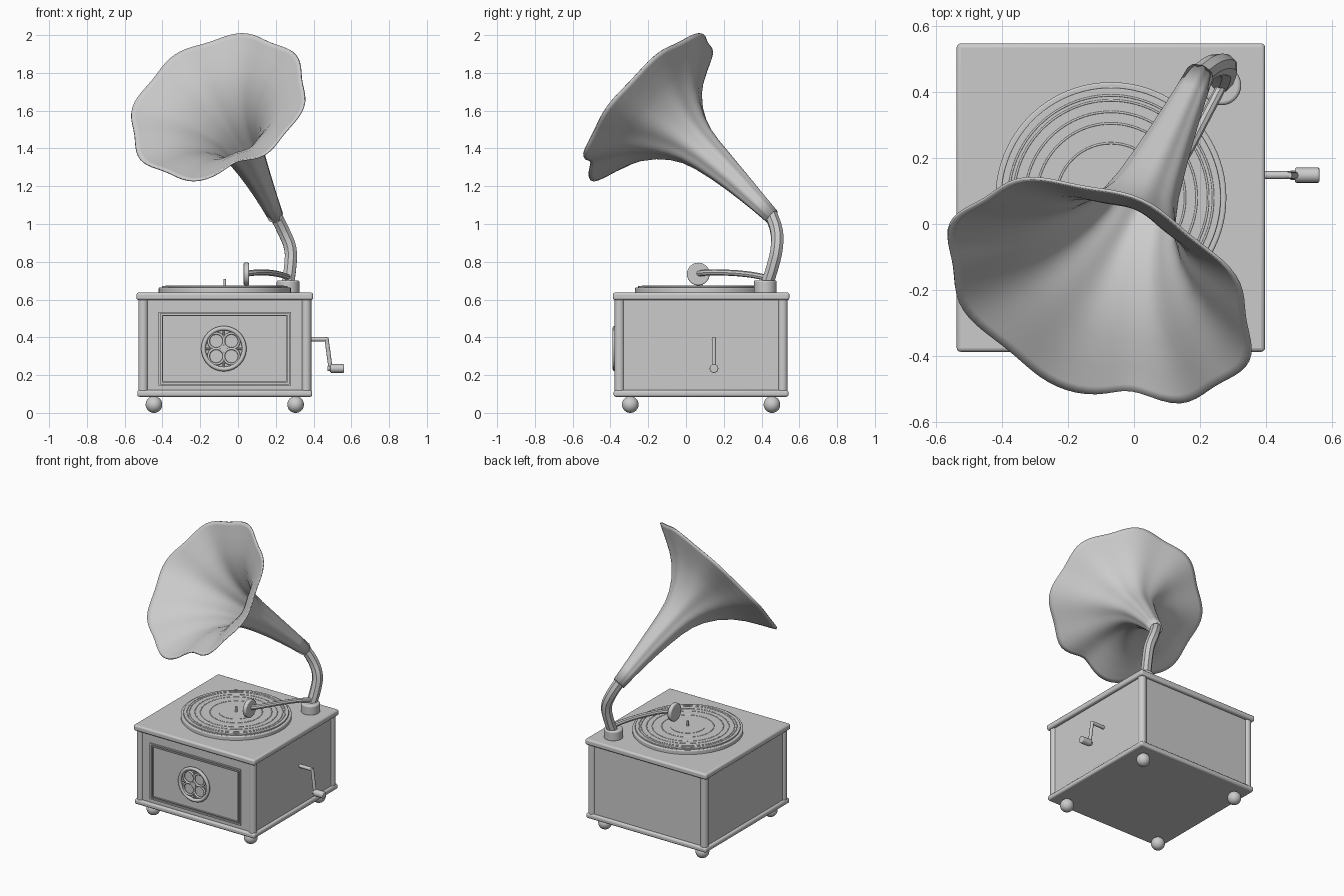
import bpy, bmesh, math
from mathutils import Vector

if "Cube" in bpy.data.objects:
    bpy.data.objects.remove(bpy.data.objects["Cube"])

mat = bpy.data.materials.new("plain_grey")
mat.diffuse_color = (0.6, 0.6, 0.6, 1)
mat.use_nodes = True
mat.node_tree.nodes["Principled BSDF"].inputs["Base Color"].default_value = mat.diffuse_color
CX, CY = -0.07, 0.08                      # cabinet centre


def finish(ob, name, angle=35):
    ob.name = name
    if not ob.data.materials:
        ob.data.materials.append(mat)
    bpy.ops.object.select_all(action='DESELECT')
    ob.select_set(True)
    bpy.context.view_layer.objects.active = ob
    bpy.ops.object.shade_smooth_by_angle(angle=math.radians(angle))
    return ob


def box(name, x0, x1, y0, y1, z0, z1, bevel=0):
    bpy.ops.mesh.primitive_cube_add(size=1, location=((x0+x1)/2, (y0+y1)/2, (z0+z1)/2))
    ob = bpy.context.object
    ob.scale = (x1-x0, y1-y0, z1-z0)
    bpy.ops.object.transform_apply(location=False, rotation=False, scale=True)
    if bevel:
        m = ob.modifiers.new("bevel", 'BEVEL')
        m.width, m.segments = bevel, 3
    return finish(ob, name)


def slab(name, half, z0, z1, bevel=0):
    return box(name, CX-half, CX+half, CY-half, CY+half, z0, z1, bevel)


def rod(name, p, q, r, sides=32, bevel=0):
    p, q = Vector(p), Vector(q)
    bpy.ops.mesh.primitive_cylinder_add(vertices=sides, radius=r, depth=(q-p).length, location=(p+q)/2)
    ob = bpy.context.object
    ob.rotation_euler = (q-p).to_track_quat('Z', 'Y').to_euler()
    if bevel:
        m = ob.modifiers.new("bevel", 'BEVEL')
        m.width, m.segments, m.limit_method = bevel, 3, 'ANGLE'
    return finish(ob, name)


def ring(name, loc, R, r, rot=(0, 0, 0), seg=64):
    bpy.ops.mesh.primitive_torus_add(location=loc, rotation=rot, major_radius=R, minor_radius=r,
                                     major_segments=seg, minor_segments=8)
    return finish(bpy.context.object, name, 60)


def tube(name, pts, r, res=2, steps=6):
    cu = bpy.data.curves.new(name, 'CURVE')
    cu.dimensions = '3D'
    cu.bevel_depth, cu.bevel_resolution, cu.use_fill_caps = r, res, True
    cu.resolution_u = steps
    sp = cu.splines.new('BEZIER')
    sp.bezier_points.add(len(pts)-1)
    for b, p in zip(sp.bezier_points, pts):
        b.co = p
        b.handle_left_type = b.handle_right_type = 'AUTO'
    ob = bpy.data.objects.new(name, cu)
    bpy.context.collection.objects.link(ob)
    bpy.ops.object.select_all(action='DESELECT')
    ob.select_set(True)
    bpy.context.view_layer.objects.active = ob
    bpy.ops.object.convert(target='MESH')
    return finish(bpy.context.object, name, 30)


# Cabinet
slab("cabinet_body", 0.445, 0.10, 0.60)
slab("cabinet_base", 0.463, 0.085, 0.12, 0.012)
slab("cabinet_lid", 0.4675, 0.597, 0.637, 0.012)
for sx in (-1, 1):
    for sy in (-1, 1):
        x, y = CX+sx*0.432, CY+sy*0.432
        rod("corner_post", (x, y, 0.11), (x, y, 0.605), 0.026)
        bpy.ops.mesh.primitive_uv_sphere_add(segments=24, ring_count=16, radius=0.044,
                                             location=(CX+sx*0.375, CY+sy*0.375, 0.044))
        finish(bpy.context.object, "ball_foot", 60)

# Front panel mouldings
FY = CY-0.445
for (x0, x1, z0, z1, w) in ((-0.42, 0.28, 0.145, 0.535, 0.009), (-0.403, 0.263, 0.162, 0.518, 0.006)):
    for a, b, c, d in ((x0, x1, z0, z0+w), (x0, x1, z1-w, z1), (x0, x0+w, z0, z1), (x1-w, x1, z0, z1)):
        box("panel_moulding", a, b, FY-0.008, FY+0.005, c, d)

# Front rosette: rim, four circles and hub
RX = (math.pi/2, 0, 0)
mx, mz = -0.075, 0.34
ring("rosette_rim", (mx, FY-0.012, mz), 0.108, 0.012, RX)
for i in range(4):
    a = math.pi/4+i*math.pi/2
    ring("rosette_circle", (mx+0.057*math.cos(a), FY-0.01, mz+0.057*math.sin(a)), 0.041, 0.007, RX, 32)
    b = i*math.pi/2
    rod("rosette_spoke", (mx+0.065*math.cos(b), FY-0.008, mz+0.065*math.sin(b)),
        (mx+0.105*math.cos(b), FY-0.008, mz+0.105*math.sin(b)), 0.007, 8)
rod("rosette_hub", (mx, FY+0.01, mz), (mx, FY-0.02, mz), 0.018, 24)

# Turntable, record and spindle
rod("turntable", (CX, CY, 0.63), (CX, CY, 0.664), 0.35, 96, 0.006)
rod("record", (CX, CY, 0.66), (CX, CY, 0.673), 0.333, 96, 0.003)
for R in (0.31, 0.295, 0.26, 0.225, 0.165):
    ring("record_groove", (CX, CY, 0.672), R, 0.0035, seg=96)
rod("record_label", (CX, CY, 0.66), (CX, CY, 0.675), 0.11, 64)
rod("spindle", (CX, CY, 0.66), (CX, CY, 0.71), 0.007, 16)

# Tone arm and sound box
rod("arm_base", (0.265, 0.42, 0.63), (0.265, 0.42, 0.702), 0.06, 32, 0.01)
tube("tone_arm", [(0.272, 0.43, 0.715), (0.225, 0.34, 0.732), (0.15, 0.20, 0.743), (0.085, 0.10, 0.742),
                  (0.05, 0.068, 0.738)], 0.016)
rod("sound_box", (0.030, 0.065, 0.735), (0.058, 0.065, 0.735), 0.06, 40, 0.006)

# Elbow between arm base and horn
tube("horn_elbow", [(0.265, 0.432, 0.69), (0.277, 0.46, 0.78), (0.277, 0.48, 0.87),
                    (0.242, 0.48, 0.96), (0.197, 0.45, 1.05)], 0.035, 2, 3)

# Crank on the right side
rod("crank_shaft", (0.36, 0.148, 0.39), (0.472, 0.148, 0.39), 0.012, 16)
rod("crank_arm", (0.468, 0.148, 0.398), (0.49, 0.148, 0.235), 0.011, 16)
rod("crank_pin", (0.475, 0.148, 0.235), (0.50, 0.148, 0.235), 0.014, 16)
rod("crank_handle", (0.488, 0.148, 0.235), (0.562, 0.148, 0.235), 0.023, 20, 0.005)

# Horn: scalloped bell swept along a tilted axis with a slight upward bow
start = Vector((0.20, 0.455, 1.04))
n = Vector((-0.327, -0.71, 0.62)).normalized()
u = n.cross(Vector((0, 0, 1))).normalized()
if u.x < 0:
    u.negate()
v = (Vector((0, 0, 1))-n*n.z).normalized()
prof = [(0, .037), (.1, .045), (.2, .055), (.3, .066), (.4, .079), (.5, .094), (.58, .113), (.65, .143),
        (.72, .188), (.79, .252), (.84, .318), (.89, .405), (.92, .462), (.933, .485)]
N = 96
bm = bmesh.new()
rows = []
for t, r in prof:
    k = t/0.933
    c = start+n*t+v*(0.022*math.sin(math.pi*k))
    row = []
    for i in range(N):
        th = 2*math.pi*i/N
        d = (math.degrees(th)-302+180) % 360-180
        dent = 0.11*k**6*math.exp(-(d/13)**2)          # deeper dip low on the right
        rr = r*(1+0.027*math.cos(8*th)-dent)
        row.append(bm.verts.new(c+u*(rr*math.cos(th))+v*(rr*math.sin(th))))
    rows.append(row)
for a, b in zip(rows, rows[1:]):
    for i in range(N):
        j = (i+1) % N
        bm.faces.new((a[i], a[j], b[j], b[i]))
bmesh.ops.recalc_face_normals(bm, faces=bm.faces)
me = bpy.data.meshes.new("horn")
bm.to_mesh(me)
bm.free()
horn = bpy.data.objects.new("horn", me)
bpy.context.collection.objects.link(horn)
s = horn.modifiers.new("thickness", 'SOLIDIFY')
s.thickness, s.offset = 0.009, 0
finish(horn, "horn", 50)
